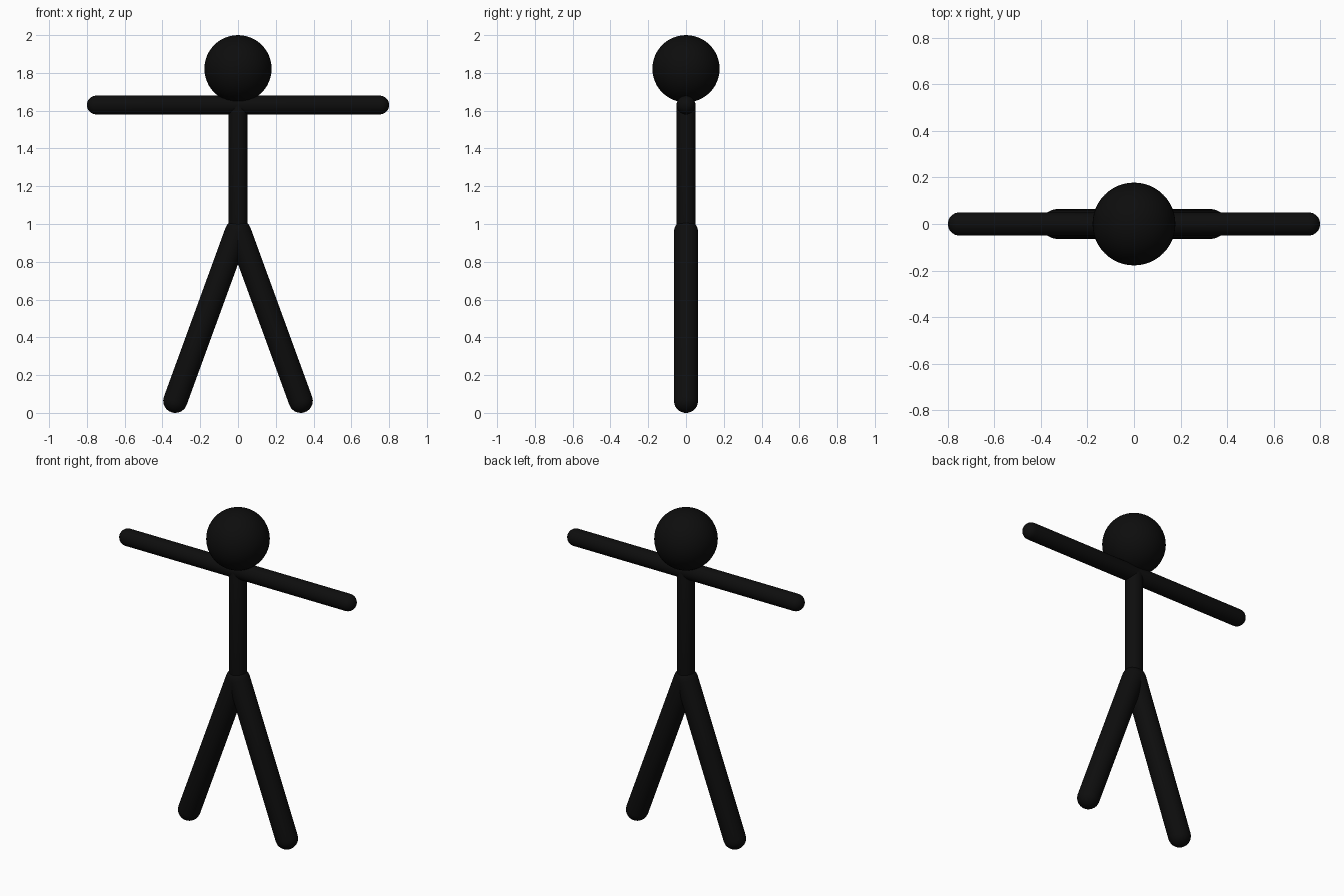
import bpy, bmesh, math
from mathutils import Vector

if "Cube" in bpy.data.objects:
    bpy.data.objects.remove(bpy.data.objects["Cube"])

black = bpy.data.materials.new("matte black")
black.diffuse_color = (0.004, 0.004, 0.004, 1)
black.use_nodes = True
black.node_tree.nodes["Principled BSDF"].inputs["Base Color"].default_value = black.diffuse_color


def finish(name, bm):
    """Turn a bmesh into a smooth black object."""
    mesh = bpy.data.meshes.new(name)
    bm.to_mesh(mesh)
    bm.free()
    mesh.materials.append(black)
    mesh.shade_smooth()
    obj = bpy.data.objects.new(name, mesh)
    bpy.context.collection.objects.link(obj)
    return obj


def capsule(name, start, end, radius):
    """Round-ended rod: a sphere split at its equator and stretched."""
    a, b = Vector(start), Vector(end)
    axis = b - a
    bm = bmesh.new()
    bmesh.ops.create_uvsphere(bm, u_segments=32, v_segments=17, radius=radius)
    for v in bm.verts:
        if v.co.z > 0:
            v.co.z += axis.length
    # the middle band is now the straight side; make its rims full width
    for v in bm.verts:
        z = v.co.z if v.co.z < 0 else v.co.z - axis.length
        if abs(z) < radius * 0.15:
            v.co.xy = v.co.xy.normalized() * radius
            v.co.z = 0 if v.co.z < 0 else axis.length
    turn = axis.to_track_quat('Z', 'Y')
    for v in bm.verts:
        v.co = turn @ v.co + a
    return finish(name, bm)


# Head
bm = bmesh.new()
bmesh.ops.create_uvsphere(bm, u_segments=48, v_segments=24, radius=0.178)
bmesh.ops.translate(bm, verts=bm.verts, vec=(0, 0, 1.822))
finish("head", bm)

# Torso
capsule("torso", (0, 0, 0.96), (0, 0, 1.63), 0.05)

# Arms and legs on both sides
for side, s in (("left", -1), ("right", 1)):
    capsule(side + "_arm", (0, 0, 1.63), (s * 0.75, 0, 1.63), 0.05)
    capsule(side + "_leg", (s * 0.006, 0, 0.958), (s * 0.332, 0, 0.064), 0.064)
